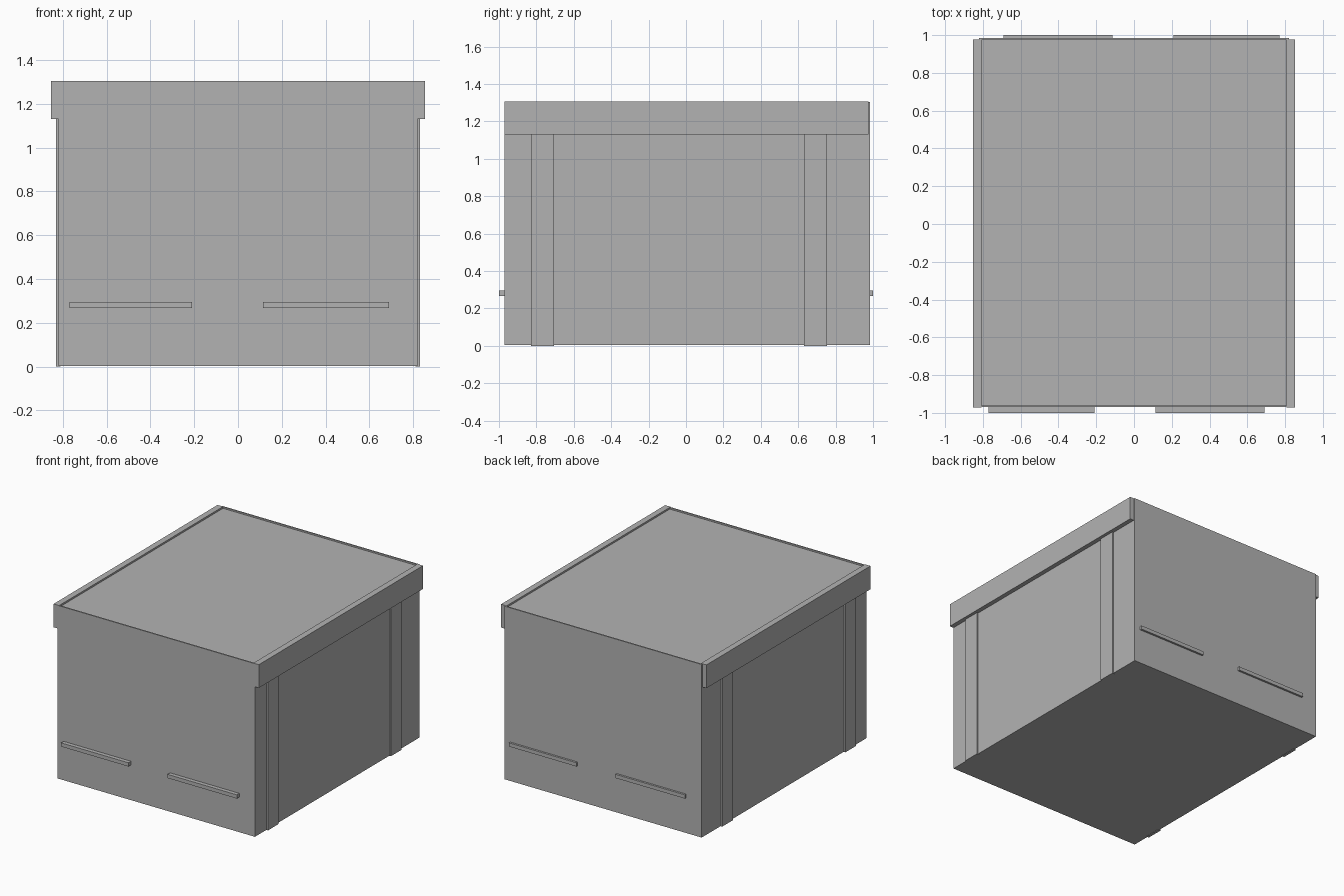
import bpy

cube = bpy.data.objects.get("Cube")
if cube:
    bpy.data.objects.remove(cube, do_unlink=True)

grey = bpy.data.materials.new("plain grey")
grey.use_nodes = True
colour = (0.45, 0.45, 0.45, 1)
grey.diffuse_color = colour
grey.node_tree.nodes["Principled BSDF"].inputs["Base Color"].default_value = colour


def box(name, x, y, z):
    """Box spanning the given (low, high) ranges."""
    spans = (x, y, z)
    bpy.ops.mesh.primitive_cube_add(size=1, location=[(a + b) / 2 for a, b in spans])
    ob = bpy.context.object
    ob.name = name
    ob.scale = [b - a for a, b in spans]
    bpy.ops.object.transform_apply(location=False, rotation=False, scale=True)
    ob.data.materials.append(grey)
    return ob


HALF = 0.82
FRONT, BACK = -0.97, 0.985
TOP = 1.305
WALL = 0.01

# Closed crate body, with its top panel sunk just below the rim
box("crate_body", (-HALF, HALF), (FRONT + WALL, BACK - WALL), (0.003, TOP - 0.013))

# Thin end walls rising to the rim
box("front_wall", (-HALF, HALF), (FRONT, FRONT + WALL), (0.003, TOP - 0.002))
box("back_wall", (-HALF, HALF), (BACK - WALL, BACK), (0.003, TOP - 0.002))

# Rails and upright battens on both sides
for side, sign in (("left", 1), ("right", -1)):
    def across(inner, outer):
        return sorted((sign * inner, sign * outer))

    box(side + "_rail", across(0.807, 0.853), (FRONT - 0.001, 0.976), (1.13, TOP))
    for end, span in (("front", (-0.83, -0.705)), ("back", (0.63, 0.755))):
        box(f"{side}_{end}_batten", across(HALF - 0.01, 0.83), span, (0, 1.14))

# Handle bars, arranged with half-turn symmetry on the two ends
for label, low, high in (("first", -0.77, -0.21), ("second", 0.115, 0.69)):
    box(f"front_{label}_handle", (low, high), (-1, FRONT + 0.005), (0.267, 0.295))
    box(f"back_{label}_handle", (-high, -low), (BACK - 0.005, 1), (0.267, 0.295))
